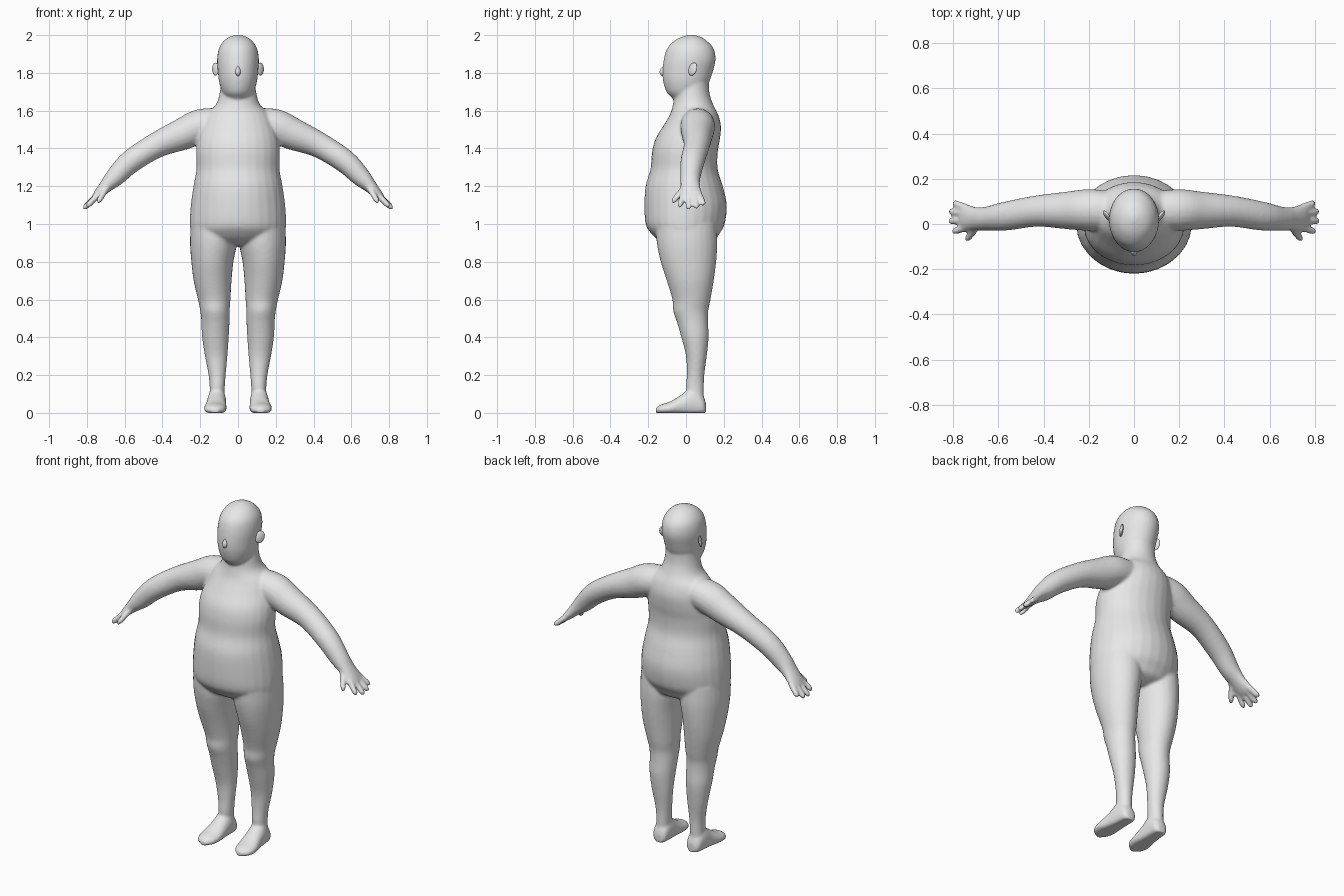
import bpy, bmesh, math
from mathutils import Vector, Matrix

if "Cube" in bpy.data.objects:
    bpy.data.objects.remove(bpy.data.objects["Cube"], do_unlink=True)

GREY = (0.8, 0.8, 0.8, 1)
clay = bpy.data.materials.new("light grey")
clay.use_nodes = True
clay.diffuse_color = GREY
clay.node_tree.nodes["Principled BSDF"].inputs["Base Color"].default_value = GREY


def flow(rows, steps=4):
    """Smooth curve through rows of numbers."""
    rows = [Vector(r) for r in rows]
    out = []
    for i in range(len(rows) - 1):
        a, b = rows[i], rows[i + 1]
        m = (b - rows[max(i - 1, 0)]) / 2
        n = (rows[min(i + 2, len(rows) - 1)] - a) / 2
        for k in range(steps):
            t = k / steps
            s = t * t * (3 - 2 * t)
            out.append(a * (1 - s) + b * s + m * t * (1 - t) ** 2 - n * t * t * (1 - t))
    return out + [rows[-1]]


def loft(bm, rings, side=1, count=28):
    """Closed skin over ellipses given as centre and two half axes."""
    loops = []
    for c, u, v in rings:
        loop = []
        for i in range(count):
            a = math.tau * i / count
            p = c + u * math.cos(a) + v * math.sin(a)
            loop.append(bm.verts.new((p.x * side, p.y, max(p.z, 0))))
        loops.append(loop)
    faces = [bm.faces.new(loops[0]), bm.faces.new(loops[-1])]
    for lo, hi in zip(loops, loops[1:]):
        for i in range(count):
            j = (i + 1) % count
            faces.append(bm.faces.new((lo[i], lo[j], hi[j], hi[i])))
    bmesh.ops.recalc_face_normals(bm, faces=faces)


def stack(bm, rows, side=1):
    """Level rings: z, x from, x to, y from, y to."""
    loft(bm, [(Vector(((a + b) / 2, (c + d) / 2, z)),
               Vector(((b - a) / 2, 0, 0)), Vector((0, (d - c) / 2, 0)))
              for z, a, b, c, d in flow(rows)], side)


def tube(bm, rows, side=1, count=20):
    """Rings across a path: x, y, z, half width, half thickness."""
    rows = flow(rows)
    mids = [Vector(r[:3]) for r in rows]
    rings = []
    for i, r in enumerate(rows):
        t = (mids[min(i + 1, len(mids) - 1)] - mids[max(i - 1, 0)]).normalized()
        v = t.cross(Vector((0, 1, 0))).normalized()
        rings.append((mids[i], v.cross(t) * r[3], v * r[4]))
    loft(bm, rings, side, count)


def finish(bm, name):
    mesh = bpy.data.meshes.new(name)
    bm.to_mesh(mesh)
    bm.free()
    mesh.materials.append(clay)
    mesh.shade_smooth()
    ob = bpy.data.objects.new(name, mesh)
    bpy.context.collection.objects.link(ob)
    return ob


body = bmesh.new()

# Torso and neck: z, half width, front, back
torso = [(.885, .11, -.08, .09), (.91, .2, -.14, .15), (.95, .245, -.185, .178),
         (1, .255, -.214, .205), (1.1, .25, -.22, .216), (1.2, .236, -.214, .195),
         (1.29, .22, -.188, .168), (1.38, .222, -.18, .168), (1.45, .215, -.162, .18),
         (1.52, .195, -.12, .185), (1.58, .17, -.085, .17), (1.63, .118, -.07, .145),
         (1.69, .098, -.06, .125), (1.76, .09, -.05, .12)]
stack(body, [(z, -w, w, f, b) for z, w, f, b in torso])

# Head: z, half width, front, back
head = [(1.66, .035, -.065, 0), (1.675, .06, -.082, .04), (1.7, .083, -.104, .09),
        (1.75, .1, -.12, .122), (1.8, .106, -.125, .14), (1.87, .111, -.118, .157),
        (1.93, .101, -.1, .146), (1.97, .075, -.062, .11), (1.99, .046, -.025, .08),
        (2.002, .012, .015, .04)]
stack(body, [(z, -w, w, f, b) for z, w, f, b in head])

# Leg: z, inside, outside, front, back
leg = [(.04, .075, .15, .015, .095), (.13, .07, .15, 0, .095), (.2, .065, .156, .004, .097),
       (.3, .056, .175, 0, .11), (.4, .049, .19, -.025, .12), (.48, .045, .194, -.048, .117),
       (.54, .044, .2, -.068, .118), (.6, .04, .212, -.072, .13), (.7, .034, .235, -.102, .147),
       (.8, .024, .247, -.134, .16), (.9, .006, .254, -.155, .166), (1, .01, .25, -.16, .16)]
# Foot: y, middle, half width, height
foot = [(.106, .11, .02, .05), (.09, .11, .042, .09), (.04, .112, .049, .14),
        (-.02, .115, .053, .1), (-.08, .12, .06, .062), (-.13, .122, .051, .045),
        (-.16, .122, .02, .028)]
# Arm down to the knuckles
arm = [(.1, .06, 1.535, .085, .08), (.2, .062, 1.518, .092, .09), (.29, .06, 1.477, .084, .085),
       (.43, .057, 1.418, .069, .068), (.565, .035, 1.333, .064, .062),
       (.65, .023, 1.25, .054, .052), (.7, .023, 1.2, .052, .036),
       (.745, .029, 1.152, .058, .024), (.765, .03, 1.132, .05, .016)]
# Fingers: base y, then tip
fingers = [(-.014, .803, -.036, 1.09), (.017, .82, .012, 1.078),
           (.045, .818, .056, 1.083), (.072, .8, .094, 1.1)]

for side in (1, -1):
    stack(body, leg, side)
    loft(body, [(Vector((x, y, h * .4)), Vector((w, 0, 0)), Vector((0, 0, h * .6)))
                for y, x, w, h in flow(foot)], side)
    tube(body, arm, side)
    digits = [((.74, y, 1.155), tip) for y, *tip in fingers]
    digits.append(((.69, -.005, 1.2), (.742, -.073, 1.112)))
    for base, tip in digits:
        a, b = Vector(base), Vector(tip)
        tube(body, [(*a.lerp(b, t), r, r) for t, r in
                    ((0, .017), (.5, .0165), (.85, .015), (1, .006))], side, 12)

# Fuse the parts into one soft skin
skin = finish(body, "body")
fuse = skin.modifiers.new("fuse", "REMESH")
fuse.mode = "VOXEL"
fuse.voxel_size = .008
fuse.use_smooth_shade = True
soft = skin.modifiers.new("soften", "SMOOTH")
soft.factor = .5
soft.iterations = 7
bpy.context.view_layer.objects.active = skin
for name in ("fuse", "soften"):
    bpy.ops.object.modifier_apply(modifier=name)


def pebble(name, place, size, turn=0):
    bm = bmesh.new()
    bmesh.ops.create_uvsphere(bm, u_segments=20, v_segments=12, radius=1)
    spin = Matrix.Rotation(turn, 4, "Z")
    bm.transform(Matrix.Translation(place) @ spin @ Matrix.Diagonal((*size, 1)))
    return bm, name


# Ears flare outwards at the back, with a hollow pressed into the outer face
for side, label in ((1, "left_ear"), (-1, "right_ear")):
    bm, name = pebble(label, (.119 * side, .036, 1.82), (.01, .027, .034), -.65 * side)
    for v in bm.verts:
        v.co.y -= (1.82 - v.co.z) * .2
    finish(bm, name)

# Nose: narrow at the bridge, full at the tip
bm, name = pebble("nose", (0, -.12, 1.812), (.016, .021, .03))
for v in bm.verts:
    slim = 1 - max(0, v.co.z - 1.805) * 14
    v.co.x *= slim
    v.co.y += max(0, v.co.z - 1.805) * .35
finish(bm, name)
